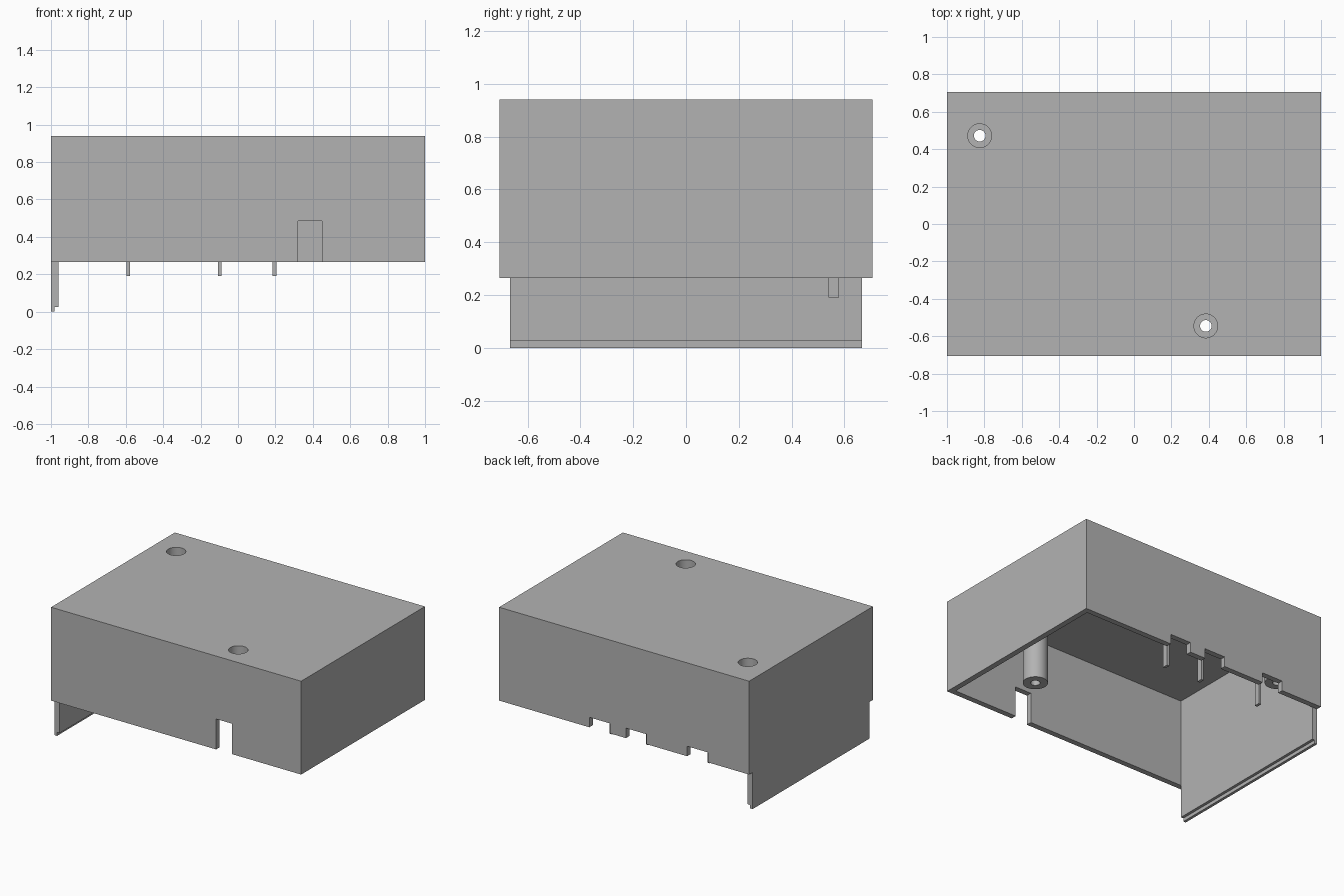
import bpy, bmesh, math

if "Cube" in bpy.data.objects:
    bpy.data.objects.remove(bpy.data.objects["Cube"], do_unlink=True)

grey = bpy.data.materials.new("matte grey")
grey.use_nodes = True
colour = (0.45, 0.45, 0.45, 1)
grey.diffuse_color = colour
grey.node_tree.nodes["Principled BSDF"].inputs["Base Color"].default_value = colour

# Main dimensions
HX, HY, WALL = 1.0, 0.707, 0.04
RIM, TOP = 0.265, 0.94
CEILING = TOP - WALL
POST_BASE = 0.485
POST_R, BORE_R, HOLE_R = 0.082, 0.0635, 0.031
SCREWS = {"back": (-0.825, 0.472), "front": (0.384, -0.545)}
PORTS = (-0.587, -0.097, 0.195)


def finish(name, bm):
    bmesh.ops.recalc_face_normals(bm, faces=bm.faces)
    mesh = bpy.data.meshes.new(name)
    bm.to_mesh(mesh)
    bm.free()
    mesh.materials.append(grey)
    obj = bpy.data.objects.new(name, mesh)
    bpy.context.collection.objects.link(obj)
    return obj


def box(name, x0, x1, y0, y1, z0, z1):
    bm = bmesh.new()
    bmesh.ops.create_cube(bm, size=1)
    for v in bm.verts:
        v.co = ((x0 + x1) / 2 + v.co.x * (x1 - x0),
                (y0 + y1) / 2 + v.co.y * (y1 - y0),
                (z0 + z1) / 2 + v.co.z * (z1 - z0))
    return finish(name, bm)


def lathe(name, profile, centre, sides=64):
    """Spin a closed (radius, height) outline about a vertical axis."""
    bm = bmesh.new()
    rings = []
    for i in range(sides):
        a = math.tau * i / sides
        rings.append([bm.verts.new((centre[0] + r * math.cos(a),
                                    centre[1] + r * math.sin(a), z))
                      for r, z in profile])
    n = len(profile)
    for i in range(sides):
        a, b = rings[i], rings[(i + 1) % sides]
        for j in range(n):
            k = (j + 1) % n
            bm.faces.new((a[j], b[j], b[k], a[k]))
    return finish(name, bm)


def cylinder(name, centre, radius, z0, z1, sides=64):
    bm = bmesh.new()
    bmesh.ops.create_cone(bm, cap_ends=True, segments=sides, radius1=radius,
                          radius2=radius, depth=z1 - z0)
    for v in bm.verts:
        v.co.x += centre[0]
        v.co.y += centre[1]
        v.co.z += (z0 + z1) / 2
    return finish(name, bm)


def select(obj):
    bpy.ops.object.select_all(action="DESELECT")
    obj.select_set(True)
    bpy.context.view_layer.objects.active = obj


def cut(target, cutter):
    select(target)
    mod = target.modifiers.new("cut", "BOOLEAN")
    mod.operation, mod.solver, mod.object = "DIFFERENCE", "EXACT", cutter
    bpy.ops.object.modifier_apply(modifier=mod.name)
    bpy.data.objects.remove(cutter, do_unlink=True)


# Open-bottomed case shell
shell = box("case_shell", -HX, HX, -HY, HY, RIM, TOP)
ix, iy = HX - WALL, HY - WALL
cut(shell, box("cavity", -ix, ix, -iy, iy, RIM - 0.1, CEILING))

# Cable slot in the front wall
cut(shell, box("front_slot", 0.32, 0.449, -HY - 0.1, -iy + 0.02, RIM - 0.1, POST_BASE))

# Port notches in the back wall, each with a hold-down fin inside
for i, x in enumerate(PORTS, 1):
    cut(shell, box("port_notch", x - 0.083, x + 0.083, iy - 0.02, HY + 0.1, RIM - 0.1, 0.337))
    box(f"hold_down_fin_{i}", x - 0.01, x + 0.01, 0.54, 0.58, 0.19, CEILING)

# Hollow screw posts below counterbored openings
for side, centre in SCREWS.items():
    cut(shell, cylinder("bore", centre, BORE_R, CEILING - 0.05, TOP + 0.1))
    seat = POST_BASE + WALL
    post = lathe(f"{side}_screw_post",
                 [(POST_R, POST_BASE), (POST_R, CEILING), (BORE_R, CEILING),
                  (BORE_R, seat), (HOLE_R, seat), (HOLE_R, POST_BASE)], centre)
    select(post)
    bpy.ops.object.shade_smooth_by_angle()

select(shell)
bpy.ops.object.shade_smooth_by_angle()

# End panel hanging below the rim, stepped to a thin lip at its foot
bm = bmesh.new()
outline = [(-HX, 0), (-HX + WALL / 2, 0), (-HX + WALL / 2, 0.025),
           (-ix, 0.025), (-ix, RIM), (-HX, RIM)]
face = bm.faces.new([bm.verts.new((x, -iy, z)) for x, z in outline])
grown = bmesh.ops.extrude_face_region(bm, geom=[face])
for v in grown["geom"]:
    if isinstance(v, bmesh.types.BMVert):
        v.co.y = iy
finish("end_panel", bm)
